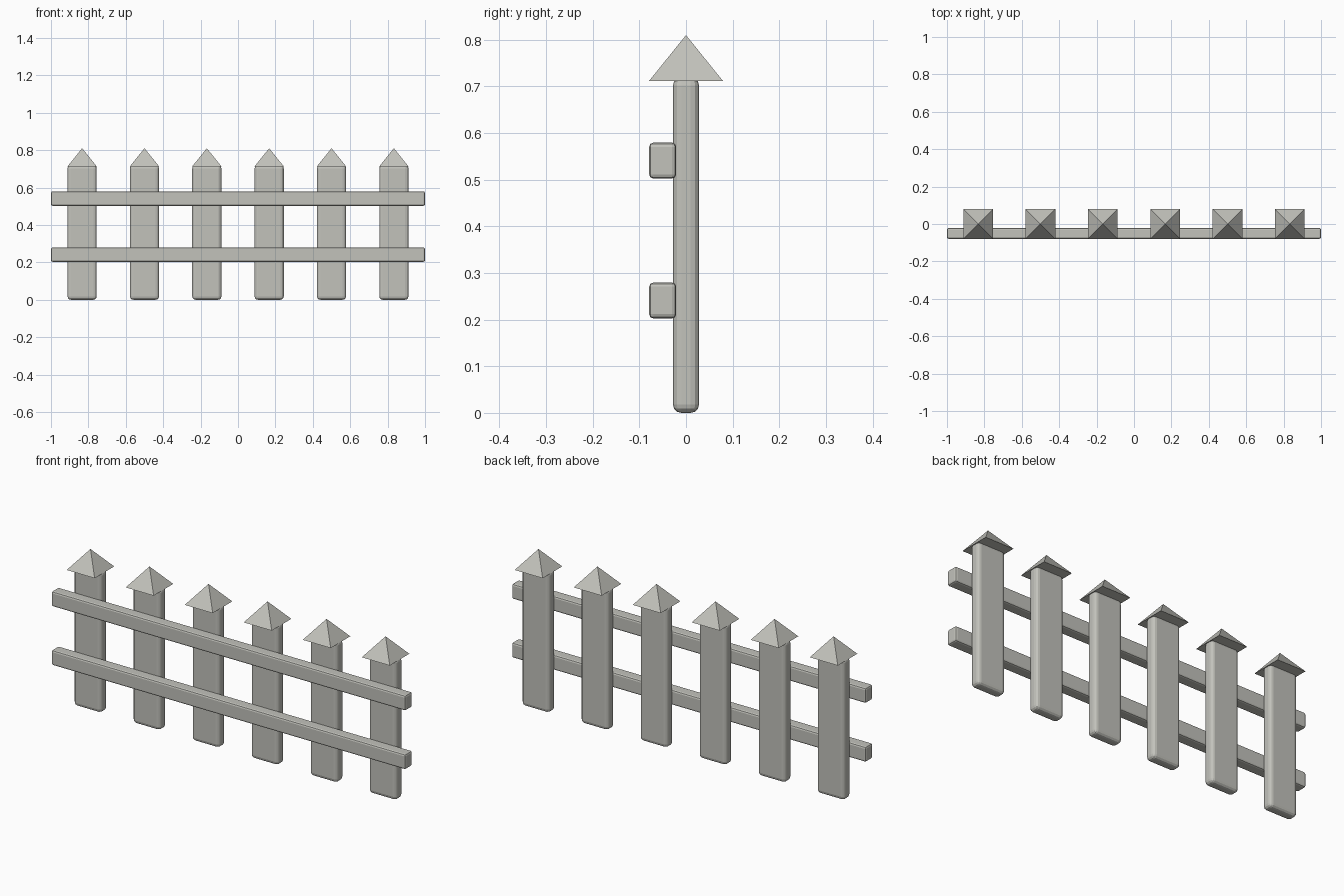
import bpy
import bmesh
from mathutils import Matrix

cube = bpy.data.objects.get("Cube")
if cube:
    bpy.data.objects.remove(cube, do_unlink=True)

# Single warm grey paint
COLOUR = (0.54, 0.54, 0.50, 1.0)
paint = bpy.data.materials.new("warm_grey")
paint.use_nodes = True
paint.diffuse_color = COLOUR
paint.node_tree.nodes["Principled BSDF"].inputs["Base Color"].default_value = COLOUR


def make_object(name, bm, location):
    mesh = bpy.data.meshes.new(name)
    bm.to_mesh(mesh)
    bm.free()
    mesh.materials.append(paint)
    obj = bpy.data.objects.new(name, mesh)
    obj.location = location
    bpy.context.collection.objects.link(obj)
    return obj


def rounded_box(name, size, location, bevel, segments):
    bm = bmesh.new()
    bmesh.ops.create_cube(bm, size=1, matrix=Matrix.Diagonal((*size, 1)))
    obj = make_object(name, bm, location)
    mod = obj.modifiers.new("rounded_edges", "BEVEL")
    mod.width = bevel
    mod.segments = segments
    return obj


def pyramid(name, width, height, location):
    bm = bmesh.new()
    bmesh.ops.create_cone(bm, cap_ends=True, segments=4, radius1=width / 2 ** 0.5,
                          radius2=0, depth=height)
    bmesh.ops.rotate(bm, verts=bm.verts, matrix=Matrix.Rotation(0.7853982, 3, "Z"))
    bmesh.ops.remove_doubles(bm, verts=bm.verts, dist=0.0001)
    return make_object(name, bm, location)


# Six pickets with pyramid caps
COUNT = 6
SPACING = 1 / 3
for i in range(COUNT):
    x = (i - (COUNT - 1) / 2) * SPACING
    rounded_box(f"picket_{i + 1}", (0.156, 0.056, 0.72), (x, 0, 0.36), 0.018, 3)
    pyramid(f"picket_cap_{i + 1}", 0.158, 0.098, (x, 0, 0.761))

# Two rails across the front
for name, z in (("lower_rail", 0.241), ("upper_rail", 0.541)):
    rounded_box(name, (2.0, 0.058, 0.077), (0, -0.05, z), 0.009, 2)
